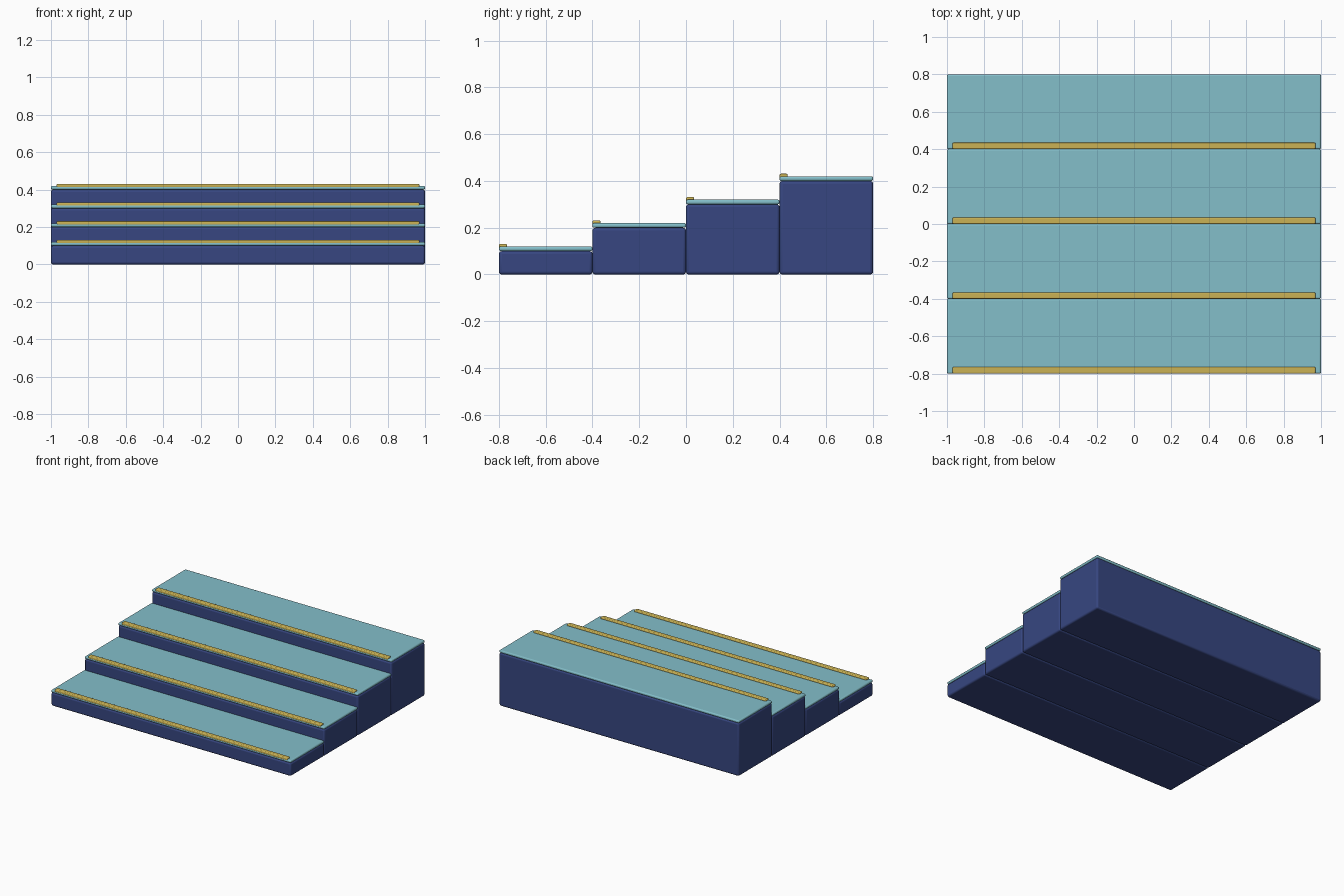
import bpy

if "Cube" in bpy.data.objects:
    bpy.data.objects.remove(bpy.data.objects["Cube"])

def material(name, rgb):
    m = bpy.data.materials.new(name)
    m.diffuse_color = (*rgb, 1)
    m.use_nodes = True
    m.node_tree.nodes["Principled BSDF"].inputs["Base Color"].default_value = m.diffuse_color
    return m

navy = material("navy blue", (0.038, 0.062, 0.22))
teal = material("pale teal", (0.23, 0.52, 0.59))
gold = material("muted gold", (0.60, 0.45, 0.09))

def box(name, lo, hi, mat, bevel):
    """Rounded box between two corners."""
    bpy.ops.mesh.primitive_cube_add(size=1, location=[(a + b) / 2 for a, b in zip(lo, hi)])
    ob = bpy.context.object
    ob.name = name
    ob.scale = [b - a for a, b in zip(lo, hi)]
    bpy.ops.object.transform_apply(location=False, rotation=False, scale=True)
    ob.data.materials.append(mat)
    mod = ob.modifiers.new("rounded edges", 'BEVEL')
    mod.width = bevel
    mod.segments = 3
    bpy.ops.object.shade_smooth_by_angle()
    return ob

DEPTH, RISE = 0.4, 0.1
for i in range(4):
    y = -0.8 + i * DEPTH
    z = (i + 1) * RISE
    # solid step, thin tread on top, grip strip along the front edge
    box(f"step_block_{i + 1}", (-1, y, 0), (1, y + DEPTH, z), navy, 0.012)
    box(f"tread_{i + 1}", (-1, y, z), (1, y + DEPTH, z + 0.02), teal, 0.008)
    box(f"nosing_strip_{i + 1}", (-0.97, y, z + 0.01), (0.97, y + 0.035, z + 0.031), gold, 0.006)
